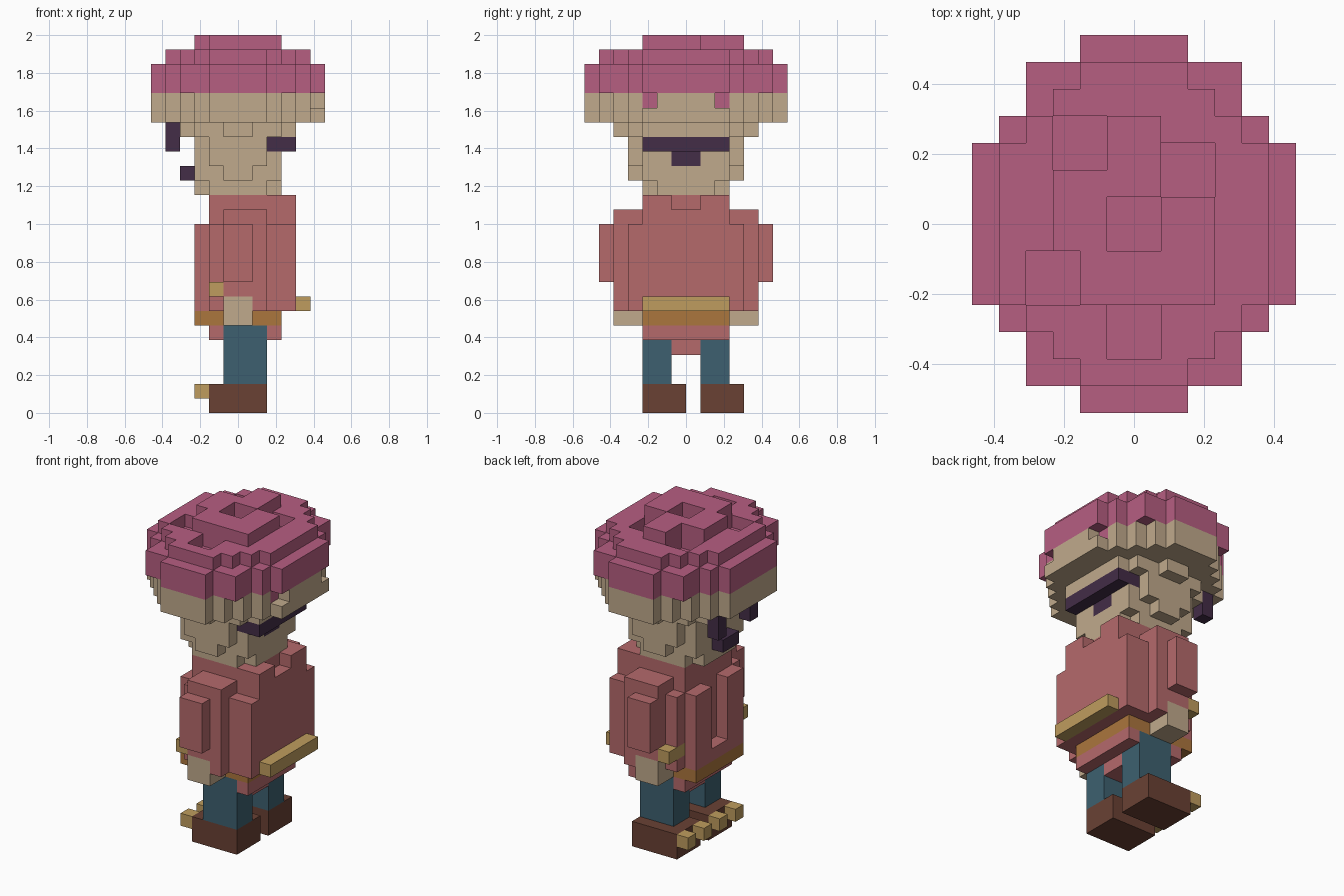
import bpy
import bmesh

default_cube = bpy.data.objects.get("Cube")
if default_cube:
    bpy.data.objects.remove(default_cube, do_unlink=True)

UNIT = 2 / 26          # edge of one block
cells = {}             # block position -> part name
part_material = {}     # part name -> material


def make_material(name, red, green, blue):
    material = bpy.data.materials.new(name)
    colour = (red, green, blue, 1)
    material.diffuse_color = colour
    material.use_nodes = True
    shader = next(n for n in material.node_tree.nodes if n.type == "BSDF_PRINCIPLED")
    shader.inputs["Base Color"].default_value = colour
    shader.inputs["Roughness"].default_value = 0.9
    return material


def positions(x, y, z):
    return [(i, j, k) for i in range(*x) for j in range(*y) for k in range(*z)]


def fill(part, material, x, y, z):
    part_material[part] = material
    for position in positions(x, y, z):
        cells[position] = part


def fill_both(part, material, x, y, z):
    """Fill a box and its mirror image across the y = 0 plane."""
    near, far = y
    fill("left_" + part, material, x, (near, far), z)
    fill("right_" + part, material, x, (-far, -near), z)


def carve(x, y, z):
    for position in positions(x, y, z):
        cells.pop(position, None)


def rounded(part, material, z, steps):
    """Stack of stepped slabs: steps pair a half depth with a half width."""
    for depth, width in steps:
        fill(part, material, (-width, width), (-depth, depth), z)


rose = make_material("hat rose", 0.47, 0.112, 0.222)
skin = make_material("pale skin", 0.53, 0.40, 0.262)
coral = make_material("jacket coral", 0.46, 0.142, 0.148)
teal = make_material("trouser teal", 0.047, 0.118, 0.162)
brown = make_material("shoe brown", 0.143, 0.053, 0.034)
plum = make_material("dark plum", 0.056, 0.026, 0.063)
gold = make_material("gold trim", 0.52, 0.335, 0.112)
amber = make_material("belt amber", 0.41, 0.18, 0.047)

# Jacket: hem, core, back panel, shoulders and collar
fill("jacket", coral, (-1, 2), (-1, 1), (4, 6))
fill("jacket", coral, (-2, 3), (-3, 3), (5, 6))
fill("jacket", coral, (-3, -2), (-3, 3), (7, 8))
fill("jacket", coral, (-2, -1), (-4, 4), (7, 13))
fill("jacket", coral, (-2, -1), (-3, 3), (13, 14))
fill("jacket", coral, (-1, 2), (-5, 5), (7, 14))
fill("jacket", coral, (2, 4), (-4, 4), (7, 13))
fill("jacket", coral, (2, 4), (-3, 3), (13, 14))
fill("jacket", coral, (-2, 3), (-1, 1), (14, 15))
fill_both("collar", coral, (-2, 4), (1, 3), (14, 15))
fill_both("jacket_flap", coral, (-3, -2), (1, 3), (8, 13))

# Sleeves, cuffs and hands
fill_both("sleeve", coral, (-1, 1), (5, 6), (9, 13))
fill_both("cuff", gold, (-2, -1), (3, 5), (8, 9))
fill_both("hand", skin, (-1, 1), (3, 5), (6, 8))

# Belt and the bar behind it
fill("belt", amber, (-3, 3), (-3, 3), (6, 7))
fill("back_bar", gold, (4, 5), (-3, 3), (7, 8))

# Legs, shoes and toe caps
fill_both("leg", teal, (-1, 2), (1, 3), (2, 5))
for side in (-1, 1):
    outer = 2 if side > 0 else -3
    fill("leg_hip", teal, (-1, 2), (outer, outer + 1), (5, 6))
for name, start in (("right", -3), ("left", 1)):
    fill(name + "_shoe", brown, (-2, 2), (start, start + 3), (0, 2))
    for toe in (start, start + 2):
        fill(name + "_toes", gold, (-3, -2), (toe, toe + 1), (1, 2))

# Head, widening in steps from chin to brow
rounded("head", skin, (15, 16), [(2, 3), (3, 2)])
rounded("head", skin, (16, 17), [(3, 3), (4, 1)])
rounded("head", skin, (17, 19), [(3, 3), (4, 2)])
rounded("head", skin, (19, 20), [(3, 4), (4, 3), (5, 1)])
rounded("head", skin, (20, 22), [(3, 6), (4, 5), (5, 4), (6, 3), (7, 2)])

# Eyes, mouth and the dark band at the nape
for name, start in (("right", -2), ("left", 2)):
    fill(name + "_eye", plum, (-5, -4), (start, start + 1), (18, 20))
fill("mouth", plum, (-4, -3), (-1, 1), (16, 17))
fill("nape_band", plum, (2, 4), (-3, 3), (18, 19))
fill("nape_band", plum, (2, 3), (-1, 1), (17, 18))

# Domed hat
rounded("hat", rose, (22, 24), [(3, 6), (4, 5), (6, 4), (7, 2)])
rounded("hat", rose, (24, 25), [(3, 5), (4, 4), (5, 3), (6, 2)])
rounded("hat", rose, (25, 26), [(3, 3), (4, 1)])

# Square dents in the crown
for x, y in ((-3, 2), (1, 1), (-1, -1), (-4, -3), (-1, -5)):
    carve((x, x + 2), (y, y + 2), (24, 26))

# Notches under the brim that show the hat lining
for y in (-3, 2):
    carve((5, 6), (y, y + 1), (21, 22))
    fill("hat_lining", rose, (4, 5), (y, y + 1), (21, 22))


def build_part(part):
    """Make one object from the exposed sides of a part's blocks."""
    bm = bmesh.new()
    corners = {}

    def corner(position):
        if position not in corners:
            corners[position] = bm.verts.new([value * UNIT for value in position])
        return corners[position]

    for cell, owner in cells.items():
        if owner != part:
            continue
        for axis in range(3):
            for sign in (-1, 1):
                neighbour = list(cell)
                neighbour[axis] += sign
                if tuple(neighbour) in cells:
                    continue
                loop = []
                for u, v in ((0, 0), (1, 0), (1, 1), (0, 1)):
                    point = list(cell)
                    point[axis] += sign > 0
                    point[(axis + 1) % 3] += u
                    point[(axis + 2) % 3] += v
                    loop.append(corner(tuple(point)))
                bm.faces.new(loop if sign > 0 else loop[::-1])
    if bm.faces:
        mesh = bpy.data.meshes.new(part)
        bm.to_mesh(mesh)
        mesh.materials.append(part_material[part])
        bpy.context.collection.objects.link(bpy.data.objects.new(part, mesh))
    bm.free()


for part in part_material:
    build_part(part)
